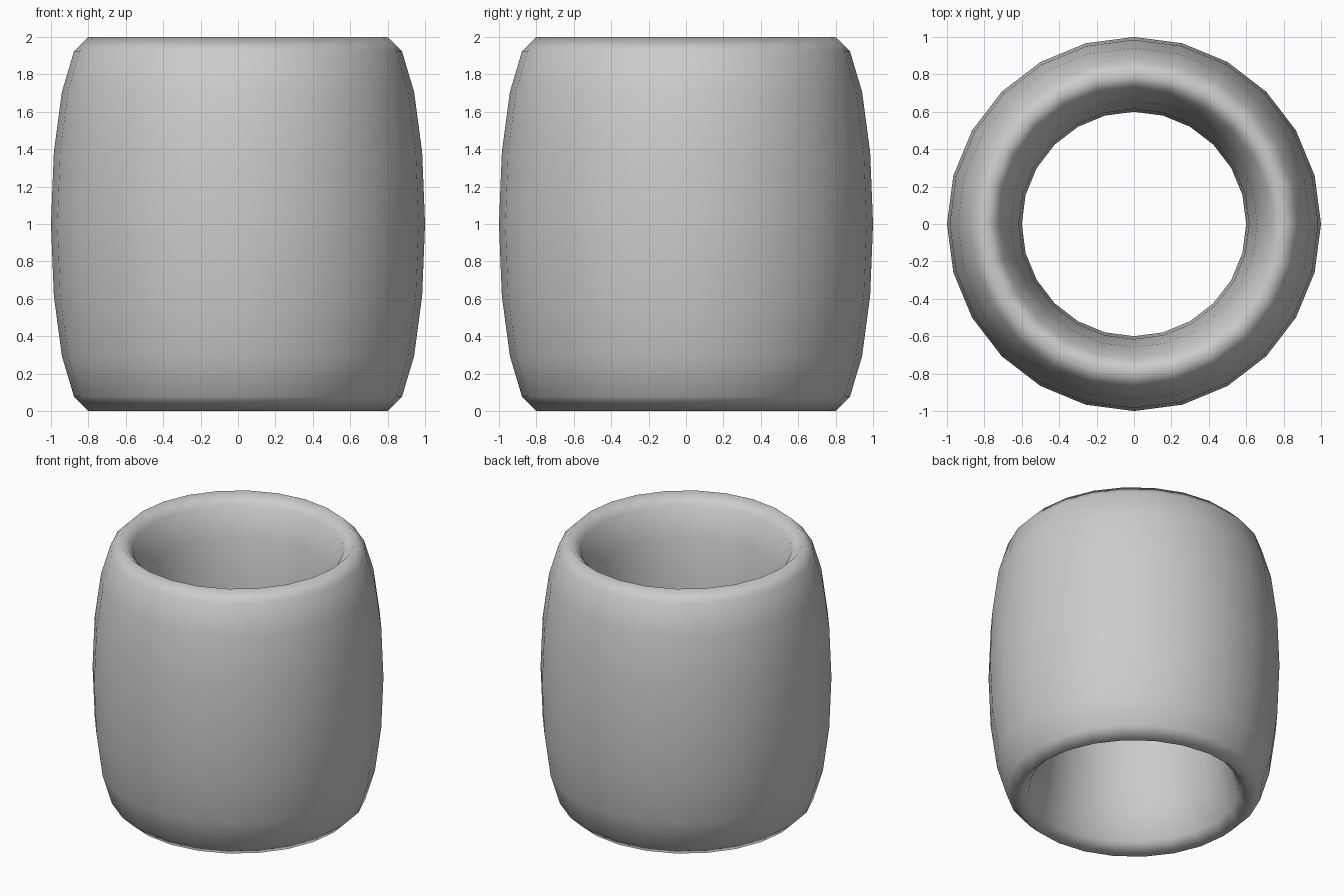
import bpy

if "Cube" in bpy.data.objects:
    bpy.data.objects.remove(bpy.data.objects["Cube"])

# Tall ring: a torus stretched upwards into a smooth open sleeve
bpy.ops.mesh.primitive_torus_add(
    major_segments=24, minor_segments=16,
    major_radius=0.8, minor_radius=0.2, location=(0, 0, 1))
ring = bpy.context.object
ring.name = "ring"
ring.scale = (1, 1, 5)
bpy.ops.object.transform_apply(location=False, rotation=False, scale=True)
bpy.ops.object.shade_smooth()
